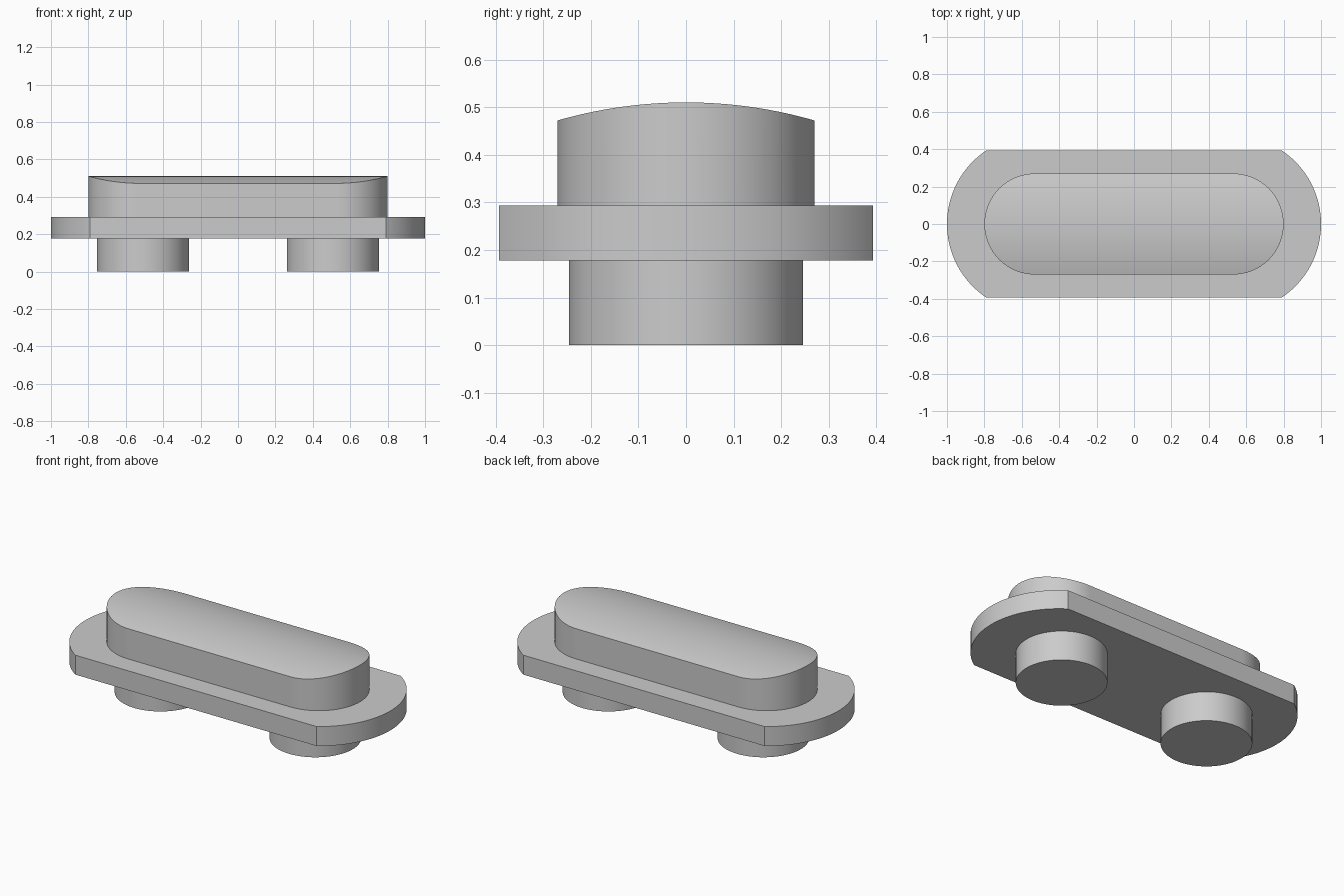
import bpy
import bmesh
import math

cube = bpy.data.objects.get("Cube")
if cube:
    bpy.data.objects.remove(cube, do_unlink=True)

grey = bpy.data.materials.new("plain grey")
grey.use_nodes = True
COLOUR = (0.6, 0.6, 0.6, 1.0)
grey.diffuse_color = COLOUR
grey.node_tree.nodes["Principled BSDF"].inputs["Base Color"].default_value = COLOUR


def finish(obj):
    """Assign the material and smooth the curved walls."""
    obj.data.materials.append(grey)
    bpy.ops.object.select_all(action="DESELECT")
    obj.select_set(True)
    bpy.context.view_layer.objects.active = obj
    bpy.ops.object.shade_smooth_by_angle(angle=math.radians(25))


def rounded_slab(name, centre_x, radius, half_width, bottom, top, crown=0.0, steps=48):
    """Slab with an arc at each end; its top may be crowned across y."""
    bm = bmesh.new()
    limit = math.asin(min(1.0, half_width / radius))
    if crown:
        crown_radius = (half_width ** 2 + crown ** 2) / (2 * crown)
    rows = []
    for i in range(steps + 1):
        a = limit * (2 * i / steps - 1)
        x, y = centre_x + radius * math.cos(a), radius * math.sin(a)
        z = top
        if crown:
            z += math.sqrt(crown_radius ** 2 - y * y) - (crown_radius - crown)
        rows.append([bm.verts.new(p) for p in
                     ((x, y, bottom), (x, y, z), (-x, y, z), (-x, y, bottom))])
    # Right wall, top and left wall as strips between neighbouring rows
    for r, s in zip(rows, rows[1:]):
        for j in range(3):
            bm.faces.new((r[j], s[j], s[j + 1], r[j + 1]))
    # Straight front and back walls, then the underside
    bm.faces.new(rows[0])
    bm.faces.new(rows[-1][::-1])
    bm.faces.new([r[0] for r in rows] + [r[3] for r in reversed(rows)])
    bmesh.ops.recalc_face_normals(bm, faces=bm.faces)
    mesh = bpy.data.meshes.new(name)
    bm.to_mesh(mesh)
    bm.free()
    obj = bpy.data.objects.new(name, mesh)
    bpy.context.collection.objects.link(obj)
    finish(obj)


# Flange with shallow arc ends, and the crowned button above it
rounded_slab("flange_plate", 0.527, 0.473, 0.393, 0.178, 0.293)
rounded_slab("crowned_button", 0.53, 0.27, 0.27, 0.285, 0.472, crown=0.038)

# Two round pegs underneath
for side, name in ((1, "left_peg"), (-1, "right_peg")):
    height = 0.185
    bpy.ops.mesh.primitive_cylinder_add(vertices=96, radius=0.246, depth=height,
                                        location=(side * 0.507, 0, height / 2))
    peg = bpy.context.object
    peg.name = name
    finish(peg)
